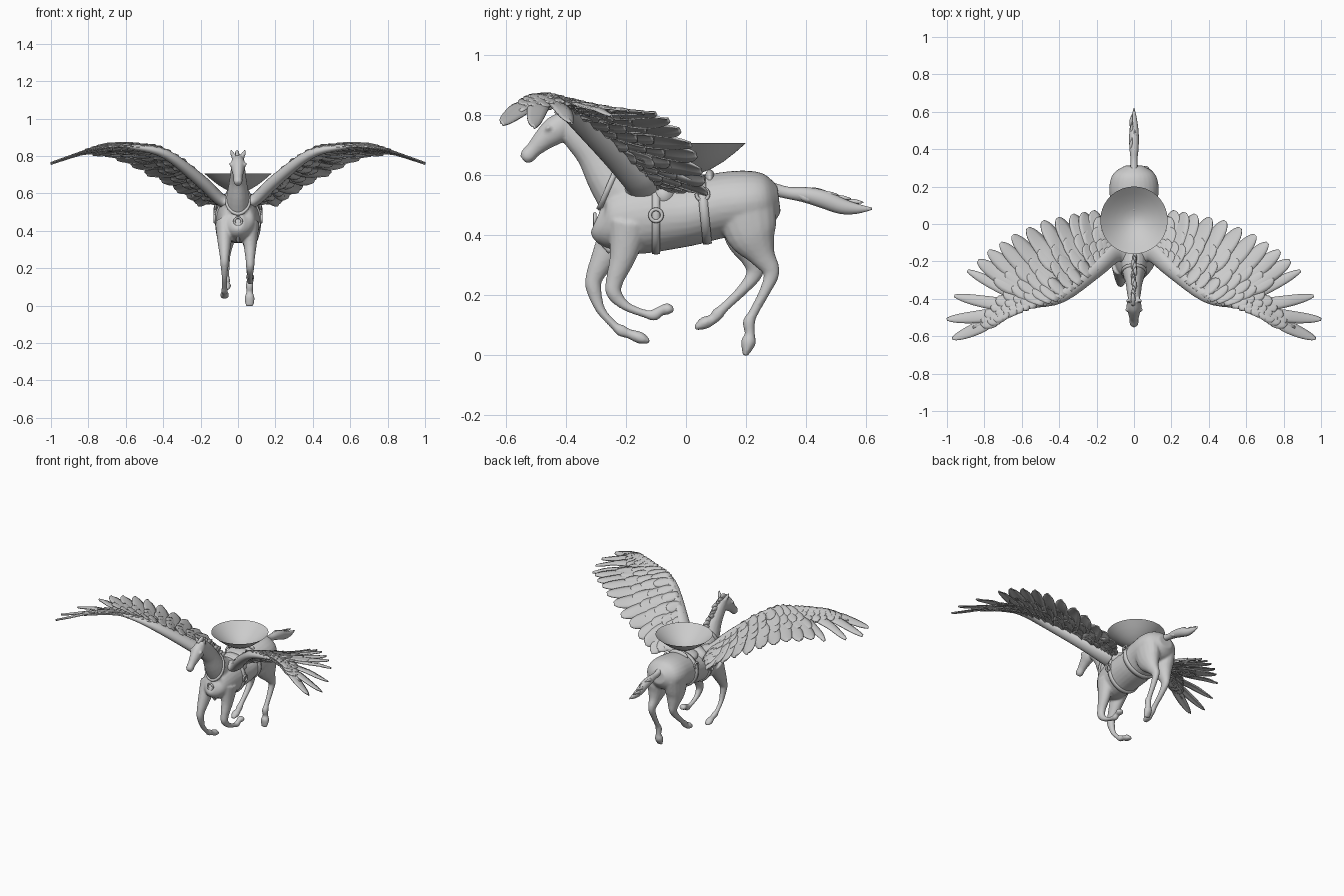
import bpy, bmesh, random
from math import sin, cos, pi
from mathutils import Vector as V
from mathutils.bvhtree import BVHTree

if "Cube" in bpy.data.objects:
    bpy.data.objects.remove(bpy.data.objects["Cube"])

random.seed(4)


def finish(bm, name, normals=True):
    if normals:
        bmesh.ops.recalc_face_normals(bm, faces=bm.faces[:])
    me = bpy.data.meshes.new(name)
    bm.to_mesh(me)
    bm.free()
    for p in me.polygons:
        p.use_smooth = True
    ob = bpy.data.objects.new(name, me)
    bpy.context.collection.objects.link(ob)
    return ob


def catmull(pts, sub):
    out, n = [], len(pts)
    for i in range(n - 1):
        a, b, c, d = (pts[max(0, min(n - 1, i + k))] for k in (-1, 0, 1, 2))
        for s in range(sub):
            t = s / sub
            out.append([.5 * (2*q + (r-p)*t + (2*p-5*q+4*r-w)*t*t + (3*q-p-3*r+w)*t**3)
                        for p, q, r, w in zip(a, b, c, d)])
    return out + [list(pts[-1])]


def loft(bm, pts, side=(1, 0, 0), seg=16, sub=4):
    """Elliptical tube; each point is x, y, z, side radius, other radius."""
    pts = catmull(pts, sub)
    rings = []
    for i, p in enumerate(pts):
        c = V(p[:3])
        t = (V(pts[min(i + 1, len(pts) - 1)][:3]) - V(pts[max(i - 1, 0)][:3])).normalized()
        n = t.cross(V(side)).normalized()
        s = n.cross(t)
        rings.append([bm.verts.new(c + s * p[3] * cos(2*pi*k/seg) + n * p[4] * sin(2*pi*k/seg))
                      for k in range(seg)])
    for a, b in zip(rings, rings[1:]):
        for k in range(seg):
            bm.faces.new((a[k], a[(k+1) % seg], b[(k+1) % seg], b[k]))
    bm.faces.new(rings[0])
    bm.faces.new(rings[-1])


def flat(x, rows):
    return [(x, *r) for r in rows]


# Horse: torso, neck, head and legs fused into one smooth skin
bm = bmesh.new()
loft(bm, flat(0, [(-.30, .45, .03, .045), (-.27, .44, .075, .08), (-.22, .447, .10, .112),
                  (-.12, .462, .115, .122), (0, .468, .122, .107), (.1, .495, .125, .109),
                  (.2, .508, .132, .107), (.27, .515, .11, .088), (.31, .52, .05, .045)]), seg=28)
loft(bm, flat(0, [(-.17, .49, .08, .11), (-.255, .58, .062, .073), (-.31, .67, .046, .057),
                  (-.37, .74, .037, .05), (-.405, .785, .03, .035)]))
loft(bm, flat(0, [(-.395, .785, .028, .035), (-.435, .75, .04, .047), (-.475, .717, .032, .037),
                  (-.508, .685, .024, .027), (-.53, .662, .024, .026), (-.543, .65, .015, .016)]))
for s in (-1, 1):
    loft(bm, [(s*.022, -.405, .795, .014, .012), (s*.032, -.412, .815, .012, .009),
              (s*.036, -.418, .837, .003, .003)], seg=8)
    loft(bm, [(s*.038, -.452, .762, .004, .004), (s*.04, -.46, .757, .008, .009),
              (s*.036, -.468, .75, .004, .004)], seg=8)
loft(bm, flat(.065, [(-.19, .44, .05, .07), (-.21, .33, .036, .045), (-.237, .25, .025, .03),
                     (-.24, .205, .022, .026), (-.20, .162, .015, .016), (-.135, .136, .014, .014),
                     (-.105, .133, .019, .02), (-.085, .147, .016, .016), (-.06, .152, .024, .02),
                     (-.04, .147, .014, .006)]))
loft(bm, flat(-.072, [(-.21, .44, .05, .07), (-.27, .33, .036, .045), (-.305, .26, .025, .03),
                      (-.308, .22, .022, .026), (-.285, .15, .015, .016), (-.24, .098, .014, .014),
                      (-.215, .08, .019, .02), (-.19, .07, .016, .016), (-.15, .055, .024, .02),
                      (-.122, .043, .014, .006)]))
loft(bm, flat(.062, [(.2, .49, .065, .10), (.22, .40, .058, .085), (.255, .33, .036, .045),
                     (.285, .275, .022, .028), (.265, .215, .018, .019), (.225, .14, .016, .016),
                     (.21, .108, .02, .021), (.213, .07, .018, .017), (.208, .04, .027, .025),
                     (.197, -.004, .02, .008)]))
loft(bm, flat(-.062, [(.2, .49, .065, .10), (.205, .39, .056, .075), (.225, .32, .036, .042),
                      (.228, .27, .022, .028), (.19, .218, .018, .019), (.13, .16, .016, .016),
                      (.105, .135, .02, .021), (.09, .118, .018, .017), (.06, .105, .025, .021),
                      (.03, .088, .014, .008)]))
horse = finish(bm, "horse_body")
rm = horse.modifiers.new("fuse", 'REMESH')
rm.mode, rm.voxel_size, rm.use_smooth_shade = 'VOXEL', .0065, True
sm = horse.modifiers.new("soften", 'SMOOTH')
sm.factor, sm.iterations = .5, 4

# Mane tufts along the crest of the neck
bm = bmesh.new()
for i in range(12):
    t = i / 11
    y, z = -.405 + .215 * t, .81 - .19 * t + .012 * sin(pi * t)
    h = .03 + random.random() * .015
    x = random.uniform(-.006, .006)
    loft(bm, [(x, y - .02, z - .02, .012, .024), (x, y + h*.45, z + h*.15, .011, .017),
              (x * 2, y + h * 1.2, z + h * .1, .002, .003)], seg=8, sub=3)
finish(bm, "mane")

# Tail with loose strands
bm = bmesh.new()
loft(bm, flat(0, [(.28, .555, .02, .022), (.34, .54, .018, .02), (.40, .533, .024, .026),
                  (.46, .518, .026, .03), (.52, .495, .022, .026), (.57, .487, .014, .017),
                  (.62, .487, .002, .004)]))
for i in range(8):
    y, x = .37 + i * .021, random.uniform(-.016, .016)
    d = .026 if i % 2 else -.012
    z = .535 - (y - .38) * .3
    loft(bm, [(x, y, z, .008, .01), (x * 1.2, y + .035, z + d * .9 - .008, .009, .011),
              (x * .6, y + .075, z + d - .012, .001, .002)], seg=8, sub=3)
finish(bm, "tail")

# Harness straps wrapped on the body surface
tree = BVHTree.FromObject(horse, bpy.context.evaluated_depsgraph_get())


def strap(name, c, up, width):
    c, up, side = V(c), V(up).normalized(), V((1, 0, 0))
    w = up.cross(side)
    bm, n, rings = bmesh.new(), 56, []
    for k in range(n):
        d = side * cos(2*pi*k/n) + up * sin(2*pi*k/n)
        h = tree.ray_cast(c, d)[0] or c + d * .1
        rings.append([bm.verts.new(h + d * o + w * q * width) for o, q in
                      ((-.006, -.5), (.006, -.5), (.009, 0), (.006, .5), (-.006, .5))])
    for k in range(n):
        a, b = rings[k], rings[(k + 1) % n]
        for j in range(5):
            bm.faces.new((a[j], a[(j+1) % 5], b[(j+1) % 5], b[j]))
    finish(bm, name)


strap("girth_strap", (0, -.10, .46), (0, 0, 1), .026)
strap("rear_strap", (0, .06, .485), (0, -.1, 1), .03)
strap("neck_collar", (0, -.262, .55), (0, .4, .92), .018)


def torus(name, loc, rot):
    bpy.ops.mesh.primitive_torus_add(major_radius=.02, minor_radius=.006, location=loc, rotation=rot,
                                     major_segments=24, minor_segments=8)
    bpy.context.object.name = name
    bpy.ops.object.shade_smooth()


for s in (-1, 1):
    for y, z in ((-.10, .465), (.055, .535)):
        h = tree.ray_cast(V((0, y, z)), V((s, 0, 0)))[0]
        torus("strap_ring", (h.x + s * .01, y, z), (0, pi/2, 0))
h = tree.ray_cast(V((0, -.2, .45)), V((0, -1, 0)))[0]
torus("chest_ring", (0, h.y - .004, .45), (pi/2, 0, 0))
bm = bmesh.new()
loft(bm, [(0, -.298, .435, .01, .012), (0, -.287, .39, .01, .012), (0, -.25, .345, .01, .012)], seg=8)
finish(bm, "chest_strap")

# Saddle, its raised back, and the open bowl
for name, loc, sc in (("saddle_flap", (0, -.075, .53), (.112, .06, .065)),
                      ("saddle_seat", (0, .01, .56), (.085, .08, .036)),
                      ("saddle_back", (0, .08, .585), (.07, .018, .033))):
    bpy.ops.mesh.primitive_uv_sphere_add(segments=28, ring_count=16, location=loc)
    bpy.context.object.name = name
    bpy.context.object.scale = sc
    bpy.ops.object.shade_smooth()
bm = bmesh.new()
prof = [bm.verts.new((r, .02, z)) for r, z in ((0, .602), (.03, .606), (.065, .62), (.105, .644),
                                              (.145, .675), (.18, .706))]
edges = [bm.edges.new(p) for p in zip(prof, prof[1:])]
bmesh.ops.spin(bm, geom=prof + edges, cent=(0, .02, 0), axis=(0, 0, 1), angle=2*pi, steps=56)
bmesh.ops.remove_doubles(bm, verts=bm.verts[:], dist=1e-4)
bmesh.ops.recalc_face_normals(bm, faces=bm.faces[:])
if sum(f.normal.z for f in bm.faces) > 0:
    bmesh.ops.reverse_faces(bm, faces=bm.faces[:])
finish(bm, "bowl", normals=False)


# Wings: curved surface, feathers laid on it, mirrored
def lerp(tab, x):
    for (a, p), (b, q) in zip(tab, tab[1:]):
        if x <= b:
            return p + (q - p) * max(0, (x - a) / (b - a))
    return tab[-1][1]


def path(pts, t):
    i = min(int(t), len(pts) - 2)
    return V(pts[i]).lerp(V(pts[i + 1]), t - i)


LEAD = [(.09, -.16), (.2, -.26), (.385, -.41), (.55, -.45), (.7, -.49), (.97, -.61)]
TOP = [(.05, .555), (.09, .59), (.18, .68), (.28, .77), (.385, .832), (.44, .85), (.6, .86),
       (.7, .853), (.81, .83), (1, .762)]
SLOPE = [(.09, .4), (.22, .5), (.33, .44), (.49, .33), (.65, .17), (.84, .02), (1, 0)]
BONE = [(.10, -.165), (.2, -.255), (.385, -.40), (.55, -.44), (.7, -.485)]
TIPS = [(.165, 0), (.22, .07), (.33, .05), (.49, .015), (.65, -.06), (.78, -.145), (.89, -.25),
        (.96, -.385), (1.0, -.51), (.97, -.615)]


def height(x, y):
    return lerp(TOP, x) - lerp(SLOPE, x) * (y - lerp(LEAD, x))


def feather(bm, root, tip, half, off, nu=10, point=6):
    d = tip - root
    n = V((-d.y, d.x)).normalized()
    rows = []
    for i in range(nu + 1):
        u = 1 - (1 - i / nu) ** 1.5
        w = half * min(1, .55 + u) * max(.03, 1 - u ** point) ** .5
        row = []
        for v in (-1, -.5, 0, .5, 1):
            p = root + d * u + n * (w * v - .018 * sin(pi * u) * d.length)
            z = height(p.x, p.y) + off - .004 * v - .004 * v * v + (.003 if v == 0 else 0)
            row.append(bm.verts.new((p.x, p.y, z)))
        rows.append(row)
    for a, b in zip(rows, rows[1:]):
        for k in range(4):
            bm.faces.new((a[k], b[k], b[k + 1], a[k + 1]))


def wing_part(bm, name, thick):
    ob = finish(bm, name, normals=not thick)
    if thick:
        so = ob.modifiers.new("thickness", 'SOLIDIFY')
        so.thickness, so.offset = thick, 0
    ob.modifiers.new("mirror", 'MIRROR').use_mirror_merge = False


bm = bmesh.new()
for t in [i * .5 for i in range(13)] + [7, 8, 9]:
    feather(bm, path(BONE, t / 9 * 4), path(TIPS, t), .046 if t < 5.6 else .036,
            .003 * (t % 1 > .2), 14, 6 if t < 5.6 else 3)
wing_part(bm, "flight_feathers", .006)

bm = bmesh.new()
for f, off, half in ((.66, .005, .04), (.46, .009, .036), (.28, .012, .03)):
    for i in range(18):
        t = min(9, (i + random.uniform(-.15, .15)) * 9 / 17) if i else 0
        r, e = path(BONE, t / 9 * 4), path(TIPS, t)
        g = f * random.uniform(.95, 1.04) * (1 if t < 6 else .7)
        for s in (-1, 1):
            feather(bm, r.lerp(e, max(0, g - .4)), r.lerp(e, g), half, off * s, 6)
wing_part(bm, "covert_feathers", .004)

# Wing arm along the leading edge, deepest near the shoulder
bm = bmesh.new()
arm = [(.04, -.15, .545, .06, .035)]
for i, (a, b) in enumerate(((.055, .034), (.045, .034), (.034, .026), (.026, .016), (.016, .01))):
    x, y = BONE[i]
    arm.append((x, y + .014, height(x, y + .014) + .012 - b, a, b))
arm.append((.86, -.555, height(.86, -.555), .008, .005))
loft(bm, arm, side=(0, 1, 0))
wing_part(bm, "wing_arm", 0)
